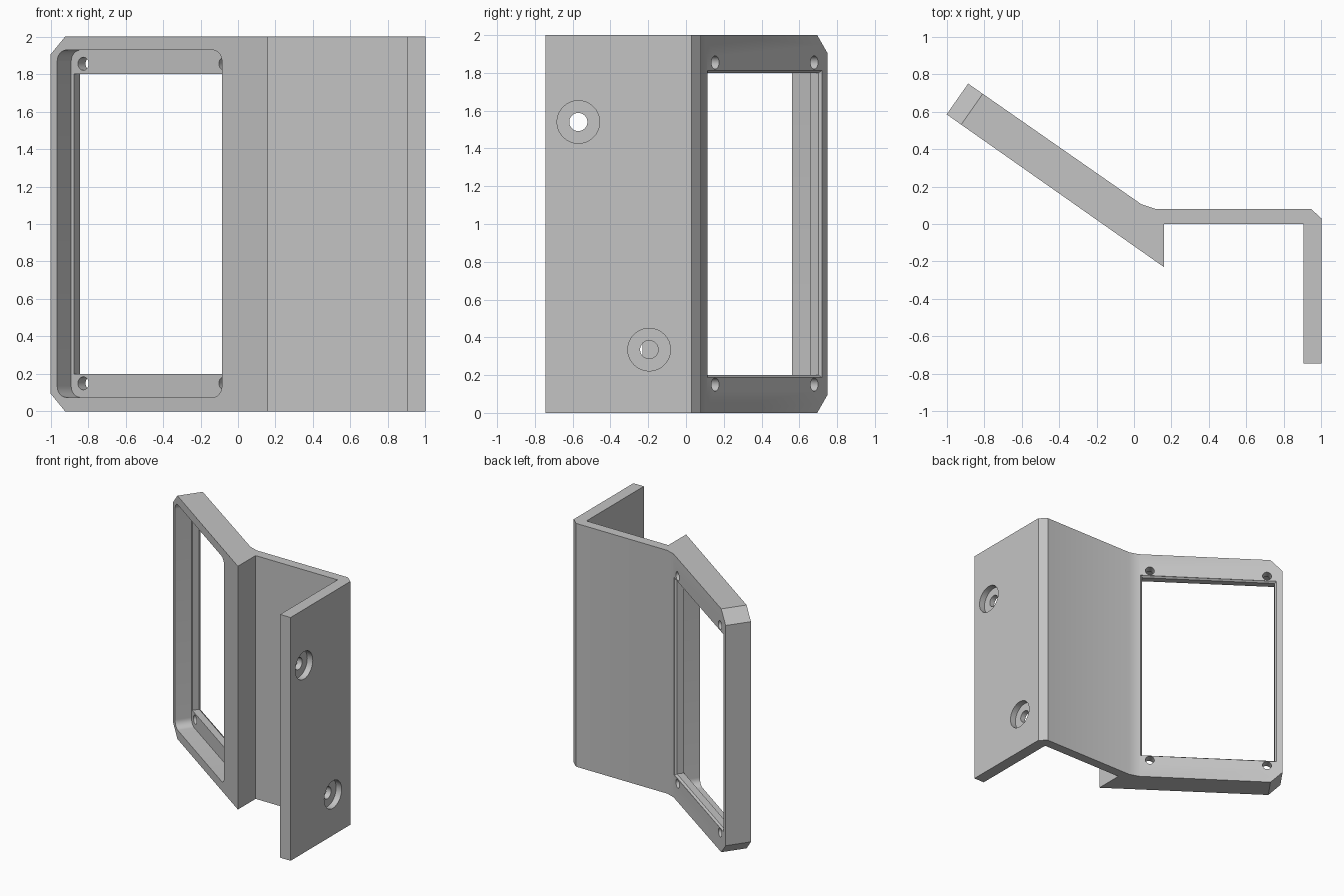
import bpy, bmesh
from math import cos, sin, pi, radians
from mathutils import Matrix, Vector

cube = bpy.data.objects.get("Cube")
if cube:
    bpy.data.objects.remove(cube, do_unlink=True)

grey = bpy.data.materials.new("light grey")
grey.use_nodes = True
colour = (0.55, 0.55, 0.55, 1)
grey.diffuse_color = colour
grey.node_tree.nodes["Principled BSDF"].inputs["Base Color"].default_value = colour


def frame(a, b, c, origin):
    """Matrix that maps local axes to a, b, c at origin."""
    m = Matrix((a, b, c)).transposed().to_4x4()
    m.translation = Vector(origin)
    return m


def loft(name, rings, m):
    """Solid through (outline, depth) rings."""
    bm = bmesh.new()
    loops = [[bm.verts.new(m @ Vector((x, y, d))) for x, y in pts] for pts, d in rings]
    bm.faces.new(loops[0])
    bm.faces.new(loops[-1])
    for lo, hi in zip(loops, loops[1:]):
        for i in range(len(lo)):
            bm.faces.new((lo[i - 1], lo[i], hi[i], hi[i - 1]))
    bmesh.ops.recalc_face_normals(bm, faces=bm.faces)
    mesh = bpy.data.meshes.new(name)
    bm.to_mesh(mesh)
    bm.free()
    mesh.materials.append(grey)
    ob = bpy.data.objects.new(name, mesh)
    bpy.context.collection.objects.link(ob)
    return ob


def rect(x0, x1, y0, y1, r=0.0, steps=8):
    if not r:
        return [(x0, y0), (x1, y0), (x1, y1), (x0, y1)]
    pts = []
    corners = [(x1 - r, y1 - r), (x0 + r, y1 - r), (x0 + r, y0 + r), (x1 - r, y0 + r)]
    for q, (cx, cy) in enumerate(corners):
        for i in range(steps + 1):
            t = (q + i / steps) * pi / 2
            pts.append((cx + r * cos(t), cy + r * sin(t)))
    return pts


def circle(x, y, r, n=32):
    return [(x + r * cos(2 * pi * i / n), y + r * sin(2 * pi * i / n)) for i in range(n)]


# Bent bracket: plan profile extruded upwards
profile = [(-1, 0.585), (0.16, -0.23), (0.16, 0), (0.905, 0), (0.905, -0.745),
           (1, -0.745), (1, 0.03), (0.945, 0.08), (0.115, 0.08), (0.04, 0.105),
           (-0.885, 0.749)]
bracket = loft("angled_bracket", [(profile, 0), (profile, 2)], Matrix.Identity(4))

# Local frame of the slanted panel: along, up, through to the back
a = radians(35)
panel = frame((cos(a), -sin(a), 0), (0, 0, 1), (sin(a), cos(a), 0), (-1, 0.585, 0))
side = frame((0, 1, 0), (0, 0, 1), (1, 0, 0), (0, 0, 0))
cutters = []

# Stepped window with a rounded front recess and bevelled back rim
recess = rect(0.043, 1.117, 0.075, 1.928, 0.06)
cutters.append(loft("recess_cutter", [(recess, -0.1), (recess, 0.13)], panel))
inner = rect(0.061, 1.1, 0.2, 1.8)
outer = rect(0.049, 1.112, 0.188, 1.812)
cutters.append(loft("window_cutter", [(inner, 0.1), (inner, 0.185), (outer, 0.2), (outer, 0.22)], panel))

# Screw holes at the window corners
for u in (0.122, 1.04):
    for z in (0.15, 1.855):
        hole = circle(u, z, 0.035, 24)
        cutters.append(loft("screw_hole_cutter", [(hole, 0.1), (hole, 0.25)], panel))

# Clipped corners at the free end of the panel
for z, s in ((0, 1), (2, -1)):
    tri = [(-0.1, z - 0.1 * s), (0.195, z - 0.1 * s), (-0.1, z + 0.195 * s)]
    cutters.append(loft("corner_cutter", [(tri, -0.1), (tri, 0.3)], panel))

# Counterbored mounting holes in the flange
for y, z in ((-0.57, 1.54), (-0.195, 0.335)):
    hole, bore = circle(y, z, 0.048), circle(y, z, 0.113)
    cutters.append(loft("mount_hole_cutter", [(hole, 0.85), (hole, 0.95), (bore, 0.95), (bore, 1.1)], side))

for c in cutters:
    c.hide_render = True
    mod = bracket.modifiers.new(c.name, "BOOLEAN")
    mod.operation = "DIFFERENCE"
    mod.solver = "EXACT"
    mod.object = c

# Bake the cuts, drop the cutters, shade smooth with sharp edges
bpy.ops.object.select_all(action="DESELECT")
bpy.context.view_layer.objects.active = bracket
bracket.select_set(True)
for mod in list(bracket.modifiers):
    bpy.ops.object.modifier_apply(modifier=mod.name)
for c in cutters:
    bpy.data.objects.remove(c, do_unlink=True)
bpy.ops.object.shade_smooth_by_angle(angle=radians(30))
